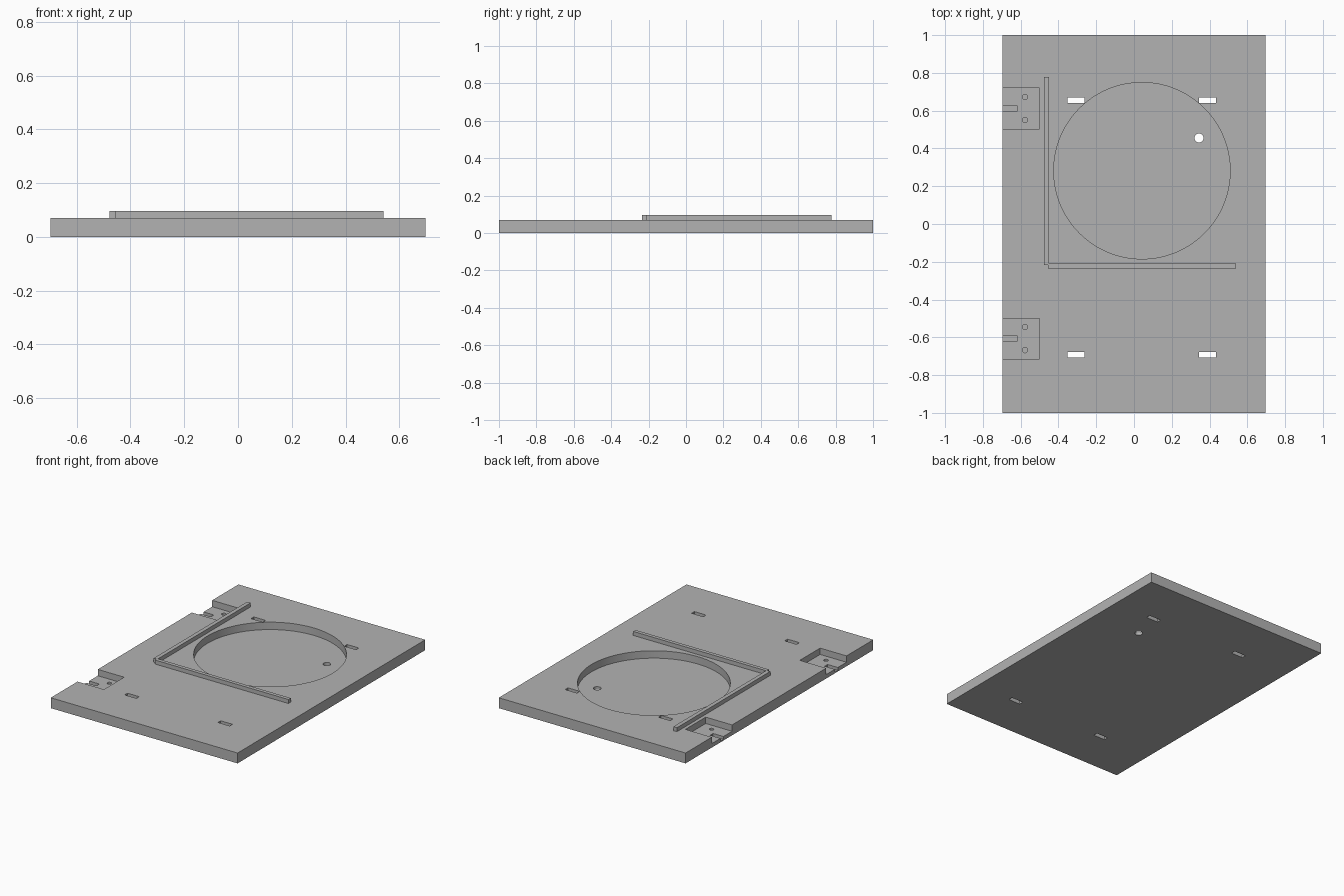
import bpy, math

if "Cube" in bpy.data.objects:
    bpy.data.objects.remove(bpy.data.objects["Cube"])

W, L, T = 0.697, 1.0, 0.07      # half width, half length, thickness

grey = bpy.data.materials.new("light grey")
grey.diffuse_color = (0.45, 0.45, 0.45, 1)
grey.use_nodes = True
grey.node_tree.nodes["Principled BSDF"].inputs["Base Color"].default_value = grey.diffuse_color


def box(name, x0, x1, y0, y1, z0, z1):
    bpy.ops.mesh.primitive_cube_add(
        size=1, location=((x0 + x1) / 2, (y0 + y1) / 2, (z0 + z1) / 2))
    ob = bpy.context.object
    ob.name = name
    ob.scale = (x1 - x0, y1 - y0, z1 - z0)
    bpy.ops.object.transform_apply(location=True, rotation=False, scale=True)
    ob.data.materials.append(grey)
    return ob


def disc(name, x, y, r, z0, z1, sides):
    bpy.ops.mesh.primitive_cylinder_add(
        vertices=sides, radius=r, depth=z1 - z0, location=(x, y, (z0 + z1) / 2))
    ob = bpy.context.object
    ob.name = name
    ob.data.materials.append(grey)
    return ob


def cut(target, cutter):
    mod = target.modifiers.new("cut", "BOOLEAN")
    mod.operation = "DIFFERENCE"
    mod.solver = "EXACT"
    mod.object = cutter
    bpy.context.view_layer.objects.active = target
    bpy.ops.object.modifier_apply(modifier=mod.name)
    bpy.data.objects.remove(cutter, do_unlink=True)


# base plate
plate = box("base_plate", -W, W, -L, L, 0, T)

# round pocket with its drain hole
cut(plate, disc("round_pocket", 0.042, 0.282, 0.467, 0.02, 0.2, 128))
cut(plate, disc("drain_hole", 0.344, 0.455, 0.024, -0.1, 0.2, 32))

# four through slots
for x in (-0.307, 0.389):
    for y in (0.655, -0.692):
        cut(plate, box("slot", x - 0.044, x + 0.044, y - 0.015, y + 0.015, -0.1, 0.2))

# hinge pockets with screw holes and a pin groove, open to the left edge
for y in (0.612, -0.607):
    cut(plate, box("hinge_pocket", -0.8, -0.5, y - 0.108, y + 0.108, 0.027, 0.2))
    cut(plate, box("pin_groove", -0.8, -0.62, y - 0.016, y + 0.016, 0.008, 0.1))
    for dy in (-0.061, 0.061):
        cut(plate, disc("screw_hole", -0.577, y + dy, 0.014, 0.01, 0.1, 24))

# L-shaped guide rails
box("side_rail", -0.477, -0.45, -0.217, 0.778, T, 0.097)
box("front_rail", -0.455, 0.541, -0.235, -0.21, T, 0.097)

# smooth the round walls, keep edges sharp
bpy.ops.object.select_all(action="DESELECT")
plate.select_set(True)
bpy.context.view_layer.objects.active = plate
bpy.ops.object.shade_smooth_by_angle(angle=math.radians(30))
